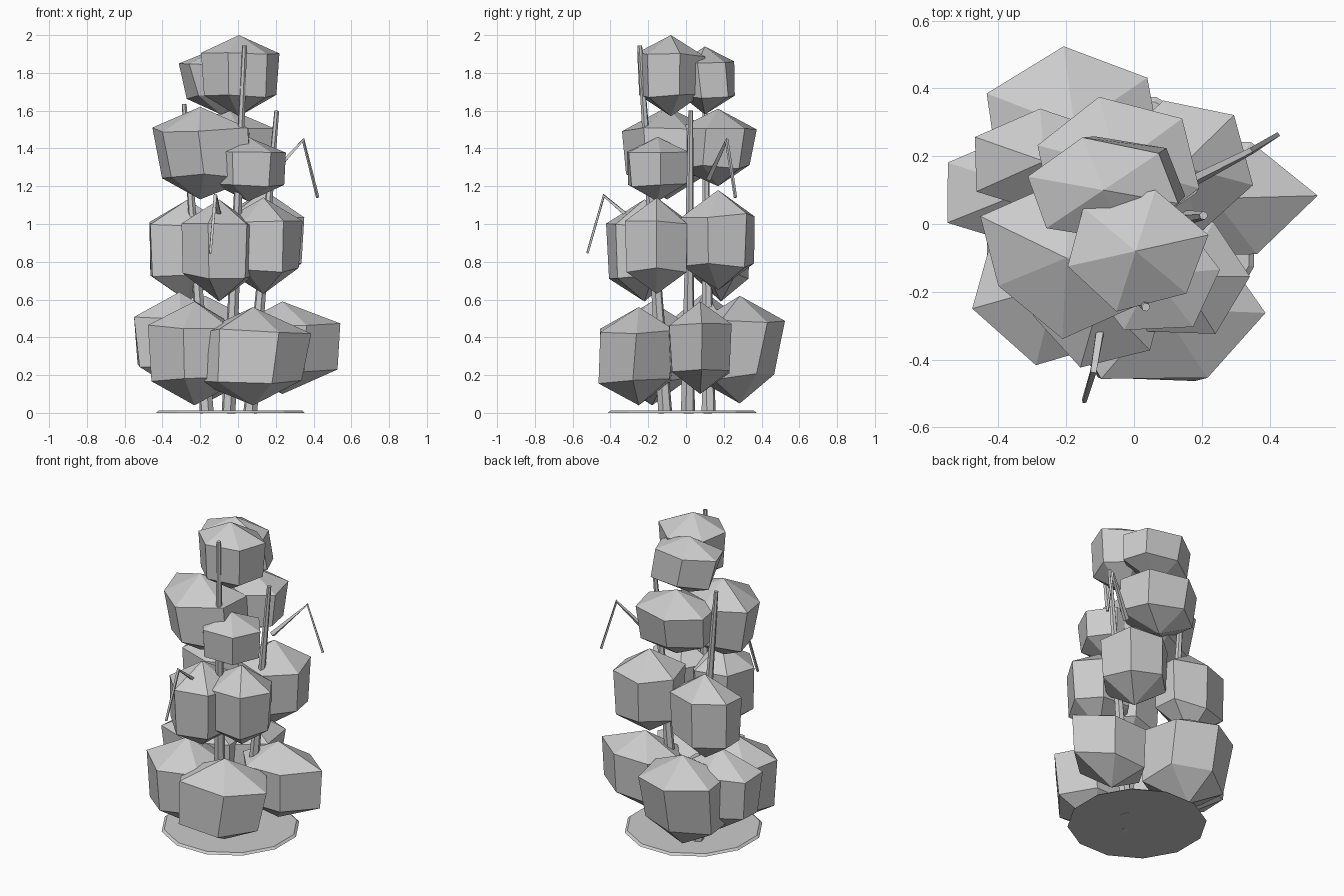
import bpy, bmesh, math, random
from mathutils import Matrix, Vector

if "Cube" in bpy.data.objects:
    bpy.data.objects.remove(bpy.data.objects["Cube"])

random.seed(4)
gray = bpy.data.materials.new("plain_gray")
gray.diffuse_color = (0.6, 0.6, 0.6, 1)
gray.use_nodes = True
gray.node_tree.nodes["Principled BSDF"].inputs["Base Color"].default_value = gray.diffuse_color


def finish(name, bm):
    bmesh.ops.recalc_face_normals(bm, faces=bm.faces)
    me = bpy.data.meshes.new(name)
    bm.to_mesh(me)
    bm.free()
    me.materials.append(gray)
    ob = bpy.data.objects.new(name, me)
    bpy.context.collection.objects.link(ob)
    return ob


def clump(name, x, y, rx, ry, top, bottom, turn, bulge=(0, 1.0), lean=(0, 0)):
    """Faceted leaf clump: two jittered six-sided rings between two poles.
    bulge = (corner index, radius factor) pulls one corner in or out,
    lean = x and y shift of the lower ring."""
    bm = bmesh.new()
    mid, half = (top + bottom) / 2, (top - bottom) / 2
    rings = []
    for level, size, (dx, dy) in ((0.51, 1.02, (0, 0)), (-0.5, 0.95, lean)):
        ring = []
        for i in range(6):
            a = math.radians(turn + 60 * i)
            s = size * random.uniform(0.98, 1.05) * (bulge[1] if i == bulge[0] else 1)
            ring.append(bm.verts.new((x + dx + rx * s * math.cos(a), y + dy + ry * s * math.sin(a),
                                      mid + half * (level + random.uniform(-0.06, 0.06)))))
        rings.append(ring)
    crown, foot = bm.verts.new((x, y, top)), bm.verts.new((x, y, bottom))
    up, low = rings
    for i in range(6):
        j = (i + 1) % 6
        bm.faces.new((up[i], up[j], crown))
        bm.faces.new((low[i], low[j], up[j], up[i]))
        bm.faces.new((low[j], low[i], foot))
    return finish(name, bm)


def rod(name, points, radii, sides=6):
    """Tapered rod swept through the given points."""
    bm = bmesh.new()
    pts = [Vector(p) for p in points]
    rings = []
    last = None
    for k, p in enumerate(pts):
        d = (pts[min(k + 1, len(pts) - 1)] - pts[max(k - 1, 0)]).normalized()
        u = d.orthogonal().normalized() if last is None else (last - d * last.dot(d)).normalized()
        last = u
        v = d.cross(u)
        rings.append([bm.verts.new(p + radii[k] * (u * math.cos(t) + v * math.sin(t)))
                      for t in (2 * math.pi * i / sides for i in range(sides))])
    for a, b in zip(rings, rings[1:]):
        for i in range(sides):
            j = (i + 1) % sides
            bm.faces.new((a[i], a[j], b[j], b[i]))
    bm.faces.new(rings[0][::-1])
    bm.faces.new(rings[-1])
    return finish(name, bm)


# Leaf clumps in four tiers: x, y, half width, half depth, top, bottom, turn
tiers = {
    "bottom": [(-0.23, -0.18, 0.25, 0.23, 0.59, 0.04, 17, (3, 0.97)),
               (0.08, -0.25, 0.29, 0.22, 0.56, 0.04, -3, (4, 1.05), (-0.03, -0.02)),
               (0.235, 0.075, 0.23, 0.185, 0.59, 0.10, 2, (0, 1.33)),
               (-0.175, 0.285, 0.265, 0.24, 0.62, 0.05, 37, (1, 1.0), (0.0, -0.05)),
               (-0.31, 0.10, 0.265, 0.17, 0.64, 0.11, 32)],
    "lower": [(-0.265, 0.185, 0.225, 0.155, 1.13, 0.59, 33),
              (-0.10, -0.22, 0.20, 0.20, 1.13, 0.59, 14),
              (0.14, 0.17, 0.205, 0.20, 1.18, 0.65, 45),
              (0.135, -0.155, 0.20, 0.185, 1.14, 0.63, 0)],
    "upper": [(-0.20, -0.10, 0.29, 0.225, 1.62, 1.13, 28, (3, 0.74), (0.03, 0.0)),
              (0.055, -0.15, 0.195, 0.175, 1.46, 1.12, 5),
              (-0.05, 0.17, 0.245, 0.20, 1.61, 1.20, 42, (3, 1.0), (0.0, -0.02))],
    "top": [(0.005, -0.08, 0.21, 0.175, 2.0, 1.57, 15, (3, 0.95)),
            (-0.09, 0.10, 0.225, 0.15, 1.94, 1.58, 45, (0, 1.0), (0.03, 0.02))],
}
for tier, rows in tiers.items():
    for n, row in enumerate(rows):
        clump(f"{tier}_leaf_clump_{n + 1}", *row)

# Leaning stems
stems = [((0.065, 0.01, 0), (0.205, 0.025, 1.6)),
         ((-0.05, -0.11, 0), (0.035, -0.245, 1.945)),
         ((-0.165, 0.12, 0), (-0.285, 0.1, 1.635))]
for n, (a, b) in enumerate(stems):
    rod(f"stem_{n + 1}", (a, b), (0.038, 0.013))

# Drooping bent twigs
rod("right_twig", ((0.16, 0.12, 1.24), (0.345, 0.215, 1.445), (0.422, 0.262, 1.14)),
    (0.018, 0.011, 0.009), 4)
rod("front_twig", ((-0.08, -0.2, 0.95), (-0.12, -0.435, 1.15), (-0.147, -0.522, 0.845)),
    (0.018, 0.012, 0.008), 4)

# Thin ground plate with a slight bevelled rim
bm = bmesh.new()
bmesh.ops.create_cone(bm, cap_ends=True, segments=12, radius1=0.408, radius2=0.393, depth=0.012,
                      matrix=Matrix.Rotation(math.radians(15), 4, 'Z'))
bmesh.ops.translate(bm, verts=bm.verts, vec=(-0.04, -0.02, 0.006))
finish("base_plate", bm)
